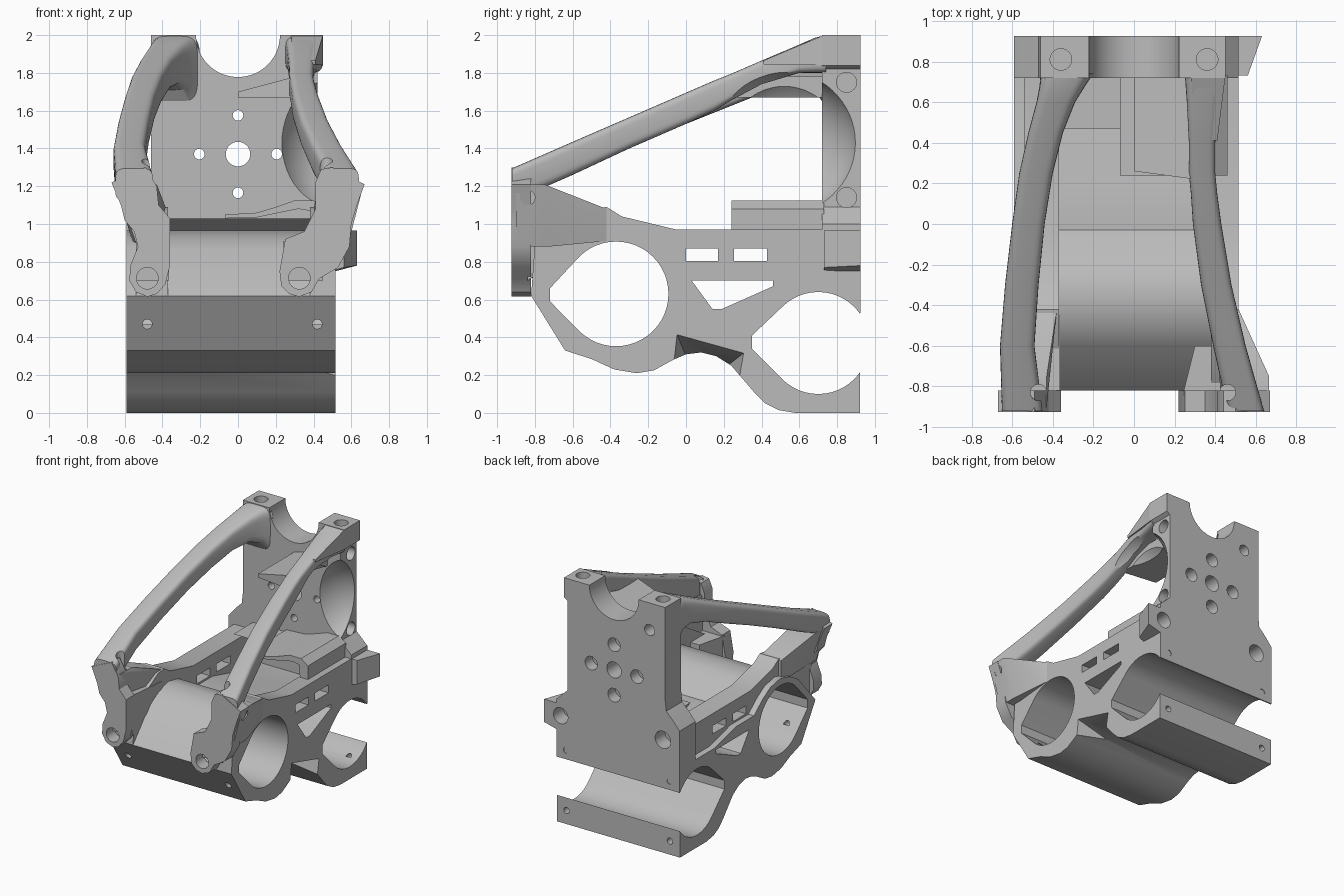
import bpy, bmesh, math
from math import sin, cos, pi
from mathutils import Vector
from mathutils.geometry import convex_hull_2d

default_cube = bpy.data.objects.get("Cube")
if default_cube:
    bpy.data.objects.remove(default_cube, do_unlink=True)

grey = bpy.data.materials.new("machined grey")
grey.use_nodes = True
grey.diffuse_color = (0.5, 0.5, 0.5, 1)
grey.node_tree.nodes["Principled BSDF"].inputs["Base Color"].default_value = (0.5, 0.5, 0.5, 1)


def finish(name, bm):
    """Turn a bmesh into a named object."""
    bmesh.ops.recalc_face_normals(bm, faces=bm.faces)
    mesh = bpy.data.meshes.new(name)
    bm.to_mesh(mesh)
    bm.free()
    mesh.materials.append(grey)
    obj = bpy.data.objects.new(name, mesh)
    bpy.context.collection.objects.link(obj)
    return obj


def loft(name, rings):
    """Skin a list of rings with equal point counts and close both ends."""
    bm = bmesh.new()
    loops = [[bm.verts.new(p) for p in ring] for ring in rings]
    count = len(loops[0])
    for one, two in zip(loops, loops[1:]):
        for i in range(count):
            j = (i + 1) % count
            bm.faces.new((one[i], one[j], two[j], two[i]))
    bm.faces.new(loops[0])
    bm.faces.new(loops[-1])
    return finish(name, bm)


def place(axis, along, u, v):
    return {"x": (along, u, v), "y": (u, along, v), "z": (u, v, along)}[axis]


def prism(name, axis, start, end, outline):
    """Extrude a flat outline along an axis."""
    return loft(name, [[place(axis, a, u, v) for u, v in outline] for a in (start, end)])


def circle(u, v, r, n=48):
    return [(u + r * cos(2 * pi * i / n), v + r * sin(2 * pi * i / n)) for i in range(n)]


def wrap(points):
    """Convex outline round loose points."""
    return [points[i] for i in convex_hull_2d(points)]


def hull(name, points):
    bm = bmesh.new()
    for p in points:
        bm.verts.new(p)
    result = bmesh.ops.convex_hull(bm, input=bm.verts)
    spare = [g for g in result["geom_interior"] if isinstance(g, bmesh.types.BMVert)]
    bmesh.ops.delete(bm, geom=spare, context="VERTS")
    return finish(name, bm)


def box(x, y, z):
    return [(a, b, c) for a in x for b in y for c in z]


def drill(axis, start, end, u, v, r):
    return prism("cutter", axis, start, end, circle(u, v, r, 32))


def cut(targets, cutters):
    """Subtract the cutters from every target and discard them."""
    for obj in targets:
        for cutter in cutters:
            mod = obj.modifiers.new("cut", "BOOLEAN")
            mod.operation = "DIFFERENCE"
            mod.solver = "EXACT"
            mod.object = cutter
            bpy.context.view_layer.objects.active = obj
            bpy.ops.object.modifier_apply(modifier=mod.name)
    for cutter in cutters:
        bpy.data.objects.remove(cutter, do_unlink=True)


# Main solids: twin-saddle body, side rails and back plate
body = prism("saddle_body", "x", -0.59, 0.515, [
    (-0.82, 0.62), (-0.64, 0.33), (-0.5, 0.285), (-0.38, 0.23), (-0.26, 0.21), (-0.17, 0.225),
    (-0.07, 0.28), (0, 0.31), (0.08, 0.32), (0.16, 0.3), (0.24, 0.25), (0.36, 0.11), (0.42, 0.05),
    (0.49, 0.015), (0.58, 0), (0.92, 0), (0.92, 0.72), (0.47, 0.72), (0.2, 0.79), (-0.03, 0.79),
    (-0.14, 0.88), (-0.24, 0.94), (-0.37, 0.965), (-0.5, 0.93), (-0.6, 0.87)])
rail_outline = [(-0.82, 0.62), (-0.8, 0.9), (-0.5, 1.08), (-0.42, 1.09), (-0.34, 1.04),
                (-0.05, 0.97), (0.73, 0.97), (0.73, 0.6), (0, 0.6), (-0.3, 0.85), (-0.6, 0.8)]
rails = [prism("left_side_rail", "x", 0.38, 0.515, rail_outline),
         prism("right_side_rail", "x", -0.54, -0.37, rail_outline)]
plate = prism("back_plate", "y", 0.72, 0.925, [
    (-0.46, 2), (0.45, 2), (0.45, 1.84), (0.42, 1.82), (0.42, 1.09), (0.515, 1), (0.515, 0.53),
    (-0.59, 0.53), (-0.59, 1.03), (-0.53, 1.1), (-0.47, 1.16), (-0.46, 1.25)])

# Openings running right through from side to side
openings = [
    wrap(circle(-0.37, 0.63, 0.277) + [(-0.72, 0.66), (-0.72, 0.59)]),
    wrap(circle(0.7, 0.37, 0.27) + [(0.35, 0.41), (0.35, 0.34)]),
    [(0.03, 0.7), (0.46, 0.7), (0.46, 0.67), (0.19, 0.55), (0.14, 0.55)],
    [(0, 0.805), (0.17, 0.805), (0.17, 0.87), (0, 0.87)],
    [(0.255, 0.805), (0.43, 0.805), (0.43, 0.87), (0.255, 0.87)]]
cut([body, plate] + rails, [prism("cutter", "x", -1, 1, o) for o in openings])
cut([body], [
    drill("y", -0.9, -0.6, -0.48, 0.47, 0.025),
    drill("y", -0.9, -0.6, 0.42, 0.47, 0.025),
    drill("y", 0.8, 1, -0.5, 0.11, 0.025),
    drill("y", 0.8, 1, 0.43, 0.11, 0.025),
    hull("cutter", [(0.53, -0.05, 0.42), (0.53, 0.31, 0.32), (0.53, 0.28, 0.15),
                    (0.53, -0.08, 0.15), (0.25, 0, 0.3), (0.25, 0.22, 0.25), (0.25, 0.1, 0.15)])])

# Gussets between the plate and the left side
lower_shelf = prism("lower_shelf", "y", 0.24, 0.73, [
    (-0.07, 1.03), (0.1, 1.035), (0.22, 1.06), (0.32, 1.08), (0.38, 1.07), (0.39, 0.96),
    (0.46, 0.96), (0.46, 1.08), (0.4, 1.125), (0.3, 1.125), (0.2, 1.09), (0.1, 1.06), (-0.07, 1.05)])
plate_fillet = prism("plate_fillet", "x", -0.37, 0.39, [(0.47, 1.03), (0.73, 1.03), (0.73, 0.9)])
upper_gusset = hull("upper_gusset", box((0,), (0.26, 0.73), (1.67, 1.7))
                    + box((0.3,), (0.22, 0.73), (1.67, 1.78)))
arm_block = hull("left_arm_block", box((0.3, 0.41), (0.41,), (1.845, 1.865))
                 + box((0.28, 0.45), (0.73,), (1.84, 2)))


def arm(name, stations):
    """Rounded bar through stations of y, inner and outer x, bottom and top z."""
    rings = []
    for y, x0, x1, z0, z1 in stations:
        ring = []
        for i in range(32):
            c, s = cos(2 * pi * i / 32), sin(2 * pi * i / 32)
            c, s = (math.copysign(abs(t) ** 0.45, t) for t in (c, s))
            ring.append(((x0 + x1 + (x1 - x0) * c) / 2, y, (z0 + z1 + (z1 - z0) * s) / 2))
        rings.append(ring)
    return loft(name, rings)


# Sloping arms from the front lugs to the plate top
right_arm = arm("right_arm", [
    (-0.92, -0.65, -0.45, 1.12, 1.295), (-0.6, -0.66, -0.49, 1.26, 1.435),
    (-0.3, -0.635, -0.47, 1.4, 1.565), (0, -0.6, -0.44, 1.53, 1.695),
    (0.25, -0.565, -0.4, 1.63, 1.8), (0.45, -0.52, -0.35, 1.71, 1.885),
    (0.6, -0.48, -0.29, 1.74, 1.95), (0.68, -0.465, -0.24, 1.71, 1.985), (0.74, -0.46, -0.2, 1.62, 2)])
left_arm = arm("left_arm", [
    (-0.92, 0.46, 0.64, 1.12, 1.295), (-0.6, 0.39, 0.55, 1.26, 1.435),
    (-0.3, 0.33, 0.48, 1.4, 1.565), (0, 0.29, 0.43, 1.53, 1.695), (0.15, 0.28, 0.41, 1.6, 1.76),
    (0.25, 0.27, 0.4, 1.66, 1.8), (0.4, 0.27, 0.4, 1.74, 1.865), (0.6, 0.26, 0.42, 1.8, 1.95),
    (0.74, 0.25, 0.45, 1.8, 2)])

# Dish scooped from the plate's left edge, the gusset and the arm root
dish_bm = bmesh.new()
bmesh.ops.create_uvsphere(dish_bm, u_segments=48, v_segments=32, radius=0.39)
bmesh.ops.scale(dish_bm, verts=dish_bm.verts, vec=Vector((0.8, 1, 1)))
bmesh.ops.translate(dish_bm, verts=dish_bm.verts, vec=Vector((0.5, 0.52, 1.43)))
cut([plate, upper_gusset, left_arm], [finish("cutter", dish_bm)])

# Plate notch, bolt pattern and fixing holes
holes = [prism("cutter", "y", 0.5, 1.2, circle(0, 2, 0.222, 64)),
         drill("y", 0.5, 1.2, 0, 1.37, 0.065)]
for i in range(4):
    u, v = 0.205 * cos(i * pi / 2), 1.37 + 0.205 * sin(i * pi / 2)
    holes += [drill("y", 0.5, 1.2, u, v, 0.028), drill("y", 0.83, 1.2, u, v, 0.055)]
for u, v, r in ((-0.32, 1.78, 0.045), (-0.44, 0.92, 0.07), (-0.5, 0.6, 0.025), (0.43, 0.6, 0.025)):
    holes.append(drill("y", 0.8, 1.2, u, v, r))
for side in (-1, 1):
    holes.append(drill("z", 1.85, 2.2, side * 0.36, 0.81, 0.053))
for z in (1.14, 1.75):
    holes.append(drill("x", 0.33, 0.8, 0.85, z, 0.053))
cut([plate], holes)

# Ear on the plate's lower left corner
ear = hull("plate_ear", box((0.4,), (0.73, 0.925), (0.72, 0.965))
           + box((0.56,), (0.73,), (0.77, 0.965)) + box((0.63,), (0.925,), (0.78, 0.965)))
cut([ear, plate], [drill("y", 0.8, 1.2, 0.48, 0.87, 0.065)])

# Front lugs with rounded feet
right_lug = prism("right_front_lug", "y", -0.925, -0.82, [
    (-0.67, 1.22), (-0.49, 1.3), (-0.43, 1.2), (-0.42, 1.1), (-0.36, 1.03), (-0.36, 0.78),
    (-0.385, 0.68), (-0.43, 0.63), (-0.48, 0.615), (-0.54, 0.64), (-0.575, 0.7), (-0.57, 0.78),
    (-0.53, 0.88), (-0.55, 0.96), (-0.6, 1.02), (-0.62, 1.1)])
left_lug = prism("left_front_lug", "y", -0.925, -0.82, [
    (0.67, 1.21), (0.5, 1.3), (0.44, 1.29), (0.41, 1.22), (0.41, 1.08), (0.35, 0.96), (0.25, 0.92),
    (0.22, 0.75), (0.23, 0.67), (0.27, 0.63), (0.325, 0.615), (0.39, 0.64), (0.43, 0.71),
    (0.53, 0.77), (0.59, 0.88), (0.6, 1), (0.63, 1.1)])

# Necks tying the lugs to the rails, and webs tying their feet to the front saddle
left_neck = hull("left_lug_neck", box((0.43, 0.58), (-0.9, -0.73), (0.88,))
                 + box((0.43, 0.665), (-0.9, -0.75), (1.21,)) + box((0.4, 0.515), (-0.42,), (0.91, 1.08)))
right_neck = hull("right_lug_neck", box((-0.54, -0.43), (-0.9, -0.73), (0.9,))
                  + box((-0.65, -0.43), (-0.9, -0.75), (1.21,)) + box((-0.56, -0.38), (-0.42,), (0.91, 1.08)))
left_web = hull("left_lug_web", box((0.24, 0.45), (-0.84,), (0.7, 0.91))
                + box((0.3, 0.45), (-0.6,), (0.85, 0.91)))
right_web = hull("right_lug_web", box((-0.54, -0.365), (-0.84,), (0.7, 1.03))
                 + box((-0.48, -0.365), (-0.45,), (0.93, 1)))
cut([right_lug], [drill("y", -1, -0.7, -0.48, 0.713, 0.057)])
cut([left_lug], [drill("y", -1, -0.7, 0.325, 0.713, 0.057)])
cut([left_neck, left_arm], [drill("z", 1.1, 1.5, 0.46, -0.83, 0.04),
                            drill("x", 0.56, 0.8, -0.84, 1.14, 0.04)])
cut([right_neck, right_arm], [drill("z", 1.1, 1.5, -0.47, -0.83, 0.04)])

# Smooth curved faces while keeping machined edges crisp
parts = [body, plate, ear, lower_shelf, plate_fillet, upper_gusset, arm_block, right_arm, left_arm,
         right_lug, left_lug, left_neck, right_neck, left_web, right_web] + rails
bpy.ops.object.select_all(action="DESELECT")
for part in parts:
    part.select_set(True)
bpy.context.view_layer.objects.active = body
bpy.ops.object.shade_smooth_by_angle(angle=math.radians(32))
